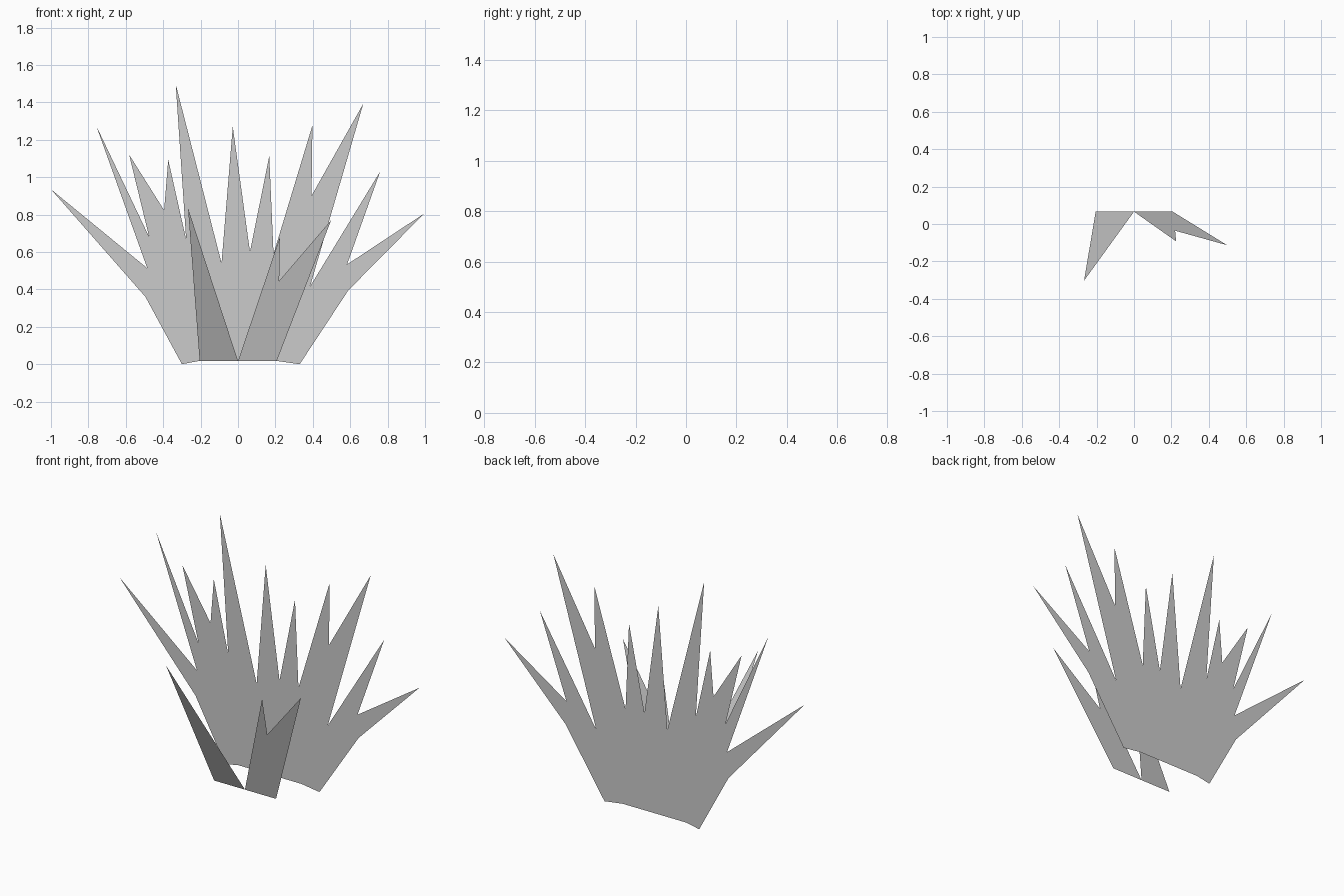
import bpy


def flat_sheet(name, outline, y_base, lean=0.0, z_base=0.0):
    """Single flat face from an (x, z) outline; lean moves it forward with height."""
    verts = [(x, y_base - lean * (z - z_base), z) for x, z in outline]
    mesh = bpy.data.meshes.new(name)
    mesh.from_pydata(verts, [], [range(len(verts))])
    mesh.update()
    obj = bpy.data.objects.new(name, mesh)
    bpy.context.collection.objects.link(obj)
    return obj


# Large upright fan of grass at the back: base, then tips and notches right to left
flat_sheet("back_grass_fan", [
    (-0.30, 0.0), (-0.21, 0.017), (0.21, 0.017), (0.33, 0.0), (0.59, 0.395),
    (0.995, 0.805), (0.583, 0.533), (0.76, 1.03), (0.385, 0.415),
    (0.67, 1.393), (0.393, 0.90), (0.398, 1.277), (0.19, 0.59),
    (0.167, 1.113), (0.064, 0.60), (-0.028, 1.27), (-0.088, 0.54),
    (-0.333, 1.497), (-0.277, 0.665), (-0.373, 1.093), (-0.395, 0.823),
    (-0.582, 1.12), (-0.475, 0.68), (-0.758, 1.275), (-0.485, 0.513),
    (-1.0, 0.935), (-0.495, 0.36),
], y_base=0.303)

# Single blade leaning forward on the left
flat_sheet("front_left_blade",
           [(-0.205, 0.017), (0.0, 0.017), (-0.267, 0.833)],
           y_base=0.066, lean=0.452, z_base=0.017)

# Forked blade leaning forward on the right
flat_sheet("front_right_blade",
           [(0.0, 0.017), (0.207, 0.017), (0.498, 0.77), (0.22, 0.445), (0.225, 0.683)],
           y_base=0.066, lean=0.238, z_base=0.017)
